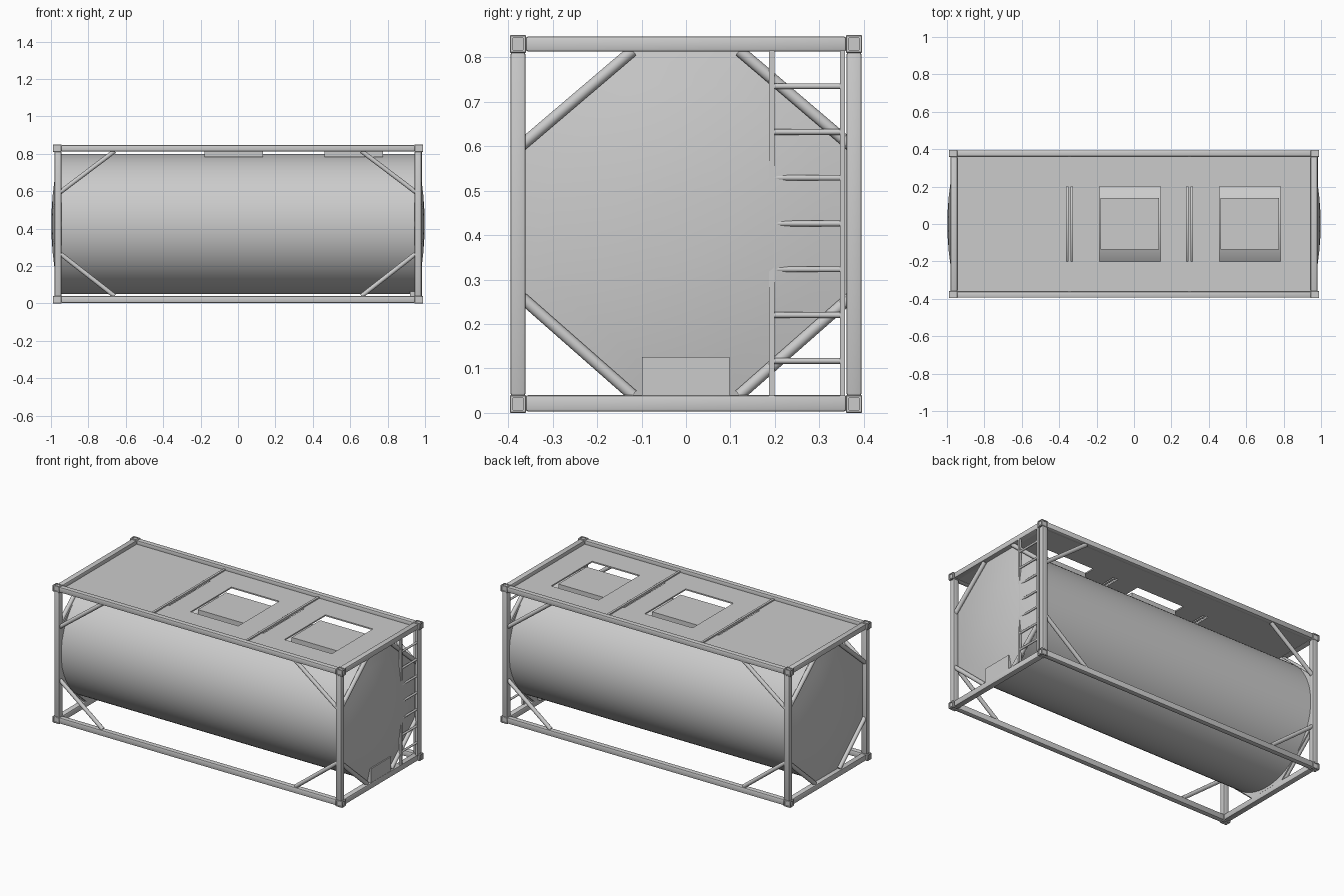
import bpy, bmesh, math
from mathutils import Vector, Matrix

if "Cube" in bpy.data.objects:
    bpy.data.objects.remove(bpy.data.objects["Cube"])

CZ = 0.425  # height of the tank axis


def finish(bm, name, smooth=True):
    bmesh.ops.recalc_face_normals(bm, faces=bm.faces)
    me = bpy.data.meshes.new(name)
    bm.to_mesh(me)
    bm.free()
    ob = bpy.data.objects.new(name, me)
    bpy.context.collection.objects.link(ob)
    if smooth:
        bpy.ops.object.select_all(action='DESELECT')
        ob.select_set(True)
        bpy.context.view_layer.objects.active = ob
        bpy.ops.object.shade_smooth_by_angle(angle=math.radians(40))
    return ob


def box(name, x, y, z, bevel=0.0):
    """Box from (min, max) ranges."""
    bm = bmesh.new()
    c = [(a[0] + a[1]) / 2 for a in (x, y, z)]
    s = [abs(a[1] - a[0]) for a in (x, y, z)]
    bmesh.ops.create_cube(bm, size=1, matrix=Matrix.Translation(c) @ Matrix.Diagonal((*s, 1)))
    if bevel:
        bmesh.ops.bevel(bm, geom=bm.edges[:], offset=bevel, segments=2, profile=0.5, affect='EDGES')
    return finish(bm, name)


def tube(name, a, b, r, seg=16):
    """Closed round bar from a to b."""
    a, b = Vector(a), Vector(b)
    d = b - a
    m = Matrix.Translation((a + b) / 2) @ d.to_track_quat('Z', 'Y').to_matrix().to_4x4()
    bm = bmesh.new()
    bmesh.ops.create_cone(bm, cap_ends=True, segments=seg, radius1=r, radius2=r,
                          depth=d.length, matrix=m)
    return finish(bm, name)


def side(s, lo, hi):
    return tuple(sorted((s * lo, s * hi)))


def corner_casting(sx, sy, z):
    # cube with a recessed slot in every face
    bm = bmesh.new()
    m = Matrix.Translation((sx * 0.967, sy * 0.378, z)) @ Matrix.Diagonal((0.046, 0.037, 0.04, 1))
    bmesh.ops.create_cube(bm, size=1, matrix=m)
    bmesh.ops.bevel(bm, geom=bm.edges[:], offset=0.002, segments=1, affect='EDGES')
    big = [f for f in bm.faces if f.calc_area() > 0.0008]
    bmesh.ops.recalc_face_normals(bm, faces=bm.faces)
    bmesh.ops.inset_individual(bm, faces=big, thickness=0.007)
    for f in big:
        f.normal_update()
        n = f.normal.copy()
        slot = bmesh.ops.extrude_face_region(bm, geom=[f])
        bmesh.ops.translate(bm, verts=[v for v in slot['geom'] if isinstance(v, bmesh.types.BMVert)],
                            vec=-n * 0.005)
        bm.faces.remove(f)
    finish(bm, "corner_casting")


# Outer frame: castings, posts, rails and corner braces
ends = [(0.04, 0.26, 1), (0.815, 0.602, -1)]
for sx in (-1, 1):
    for sy in (-1, 1):
        for z in (0.02, 0.83):
            corner_casting(sx, sy, z)
        box("corner_post", side(sx, 0.945, 0.981), side(sy, 0.361, 0.395), (0.038, 0.812), 0.006)
        for z_rail, z_post, _ in ends:
            tube("side_brace", (sx * 0.955, sy * 0.378, z_post - 0.01 * (1 if z_post < CZ else -1) * -1),
                 (sx * 0.66, sy * 0.378, z_rail), 0.012)
            tube("end_brace", (sx * 0.963, sy * 0.37, z_post),
                 (sx * 0.963, sy * 0.12, z_rail), 0.013)
    for name, z in (("bottom", (0.003, 0.04)), ("top", (0.813, 0.847))):
        box(name + "_end_rail", side(sx, 0.945, 0.981), (-0.361, 0.361), z, 0.006)
        box(name + "_side_rail", (-0.946, 0.946), side(sx, 0.361, 0.394), z, 0.006)

# Tank shell
tube("tank_shell", (-0.952, 0, CZ), (0.952, 0, CZ), 0.375, 96)

# Dished eight-sided end plates
octagon = [(0.125, 0.39), (0.363, 0.18), (0.363, -0.18), (0.125, -0.39),
           (-0.125, -0.39), (-0.363, -0.18), (-0.363, 0.18), (-0.125, 0.39)]
for sx in (-1, 1):
    bm = bmesh.new()
    rings = [[bm.verts.new((sx * 0.945, y, CZ + z)) for y, z in octagon]]
    for t in (1.0, 0.8, 0.6, 0.4, 0.2):
        x = sx * (0.998 - 0.046 * t * t)
        rings.append([bm.verts.new((x, y * t, CZ + z * t)) for y, z in octagon])
    for r0, r1 in zip(rings, rings[1:]):
        for i in range(8):
            j = (i + 1) % 8
            bm.faces.new((r0[i], r0[j], r1[j], r1[i]))
    bm.faces.new(rings[0])
    bm.faces.new(rings[-1])
    finish(bm, "tank_end_plate")

# Flat roof deck with two hatch openings and two narrow slots
xs = [-0.946, -0.362, -0.328, -0.185, 0.142, 0.28, 0.314, 0.457, 0.782, 0.946]
ys = [-0.362, -0.2, 0.2, 0.362]
bm = bmesh.new()
grid = [[bm.verts.new((x, y, 0.824)) for y in ys] for x in xs]
for i in range(len(xs) - 1):
    for j in range(3):
        if j == 1 and i % 2 == 1:
            continue
        bm.faces.new((grid[i][j], grid[i + 1][j], grid[i + 1][j + 1], grid[i][j + 1]))
deck = finish(bm, "roof_deck", smooth=False)
solid = deck.modifiers.new("thickness", 'SOLIDIFY')
solid.thickness = 0.008

# Roof cross bars and hatch boxes
for x in (-0.345, 0.297):
    box("roof_cross_bar", (x - 0.007, x + 0.007), (-0.362, 0.362), (0.818, 0.832))
for x in (-0.023, 0.619):
    box("hatch_box", (x - 0.156, x + 0.156), (-0.137, 0.14), (0.782, 0.815))

# Ladder on the right end
for y in (0.193, 0.352):
    box("ladder_stile", (0.97, 0.984), (y - 0.006, y + 0.006), (0.038, 0.815))
for i in range(7):
    z = 0.117 + 0.103 * i
    tube("ladder_rung", (0.977, 0.193, z), (0.977, 0.352, z), 0.0065, 12)

# Valve cabinet at the foot of the right end
box("valve_cabinet", (0.92, 0.978), (-0.099, 0.098), (0.038, 0.126))
